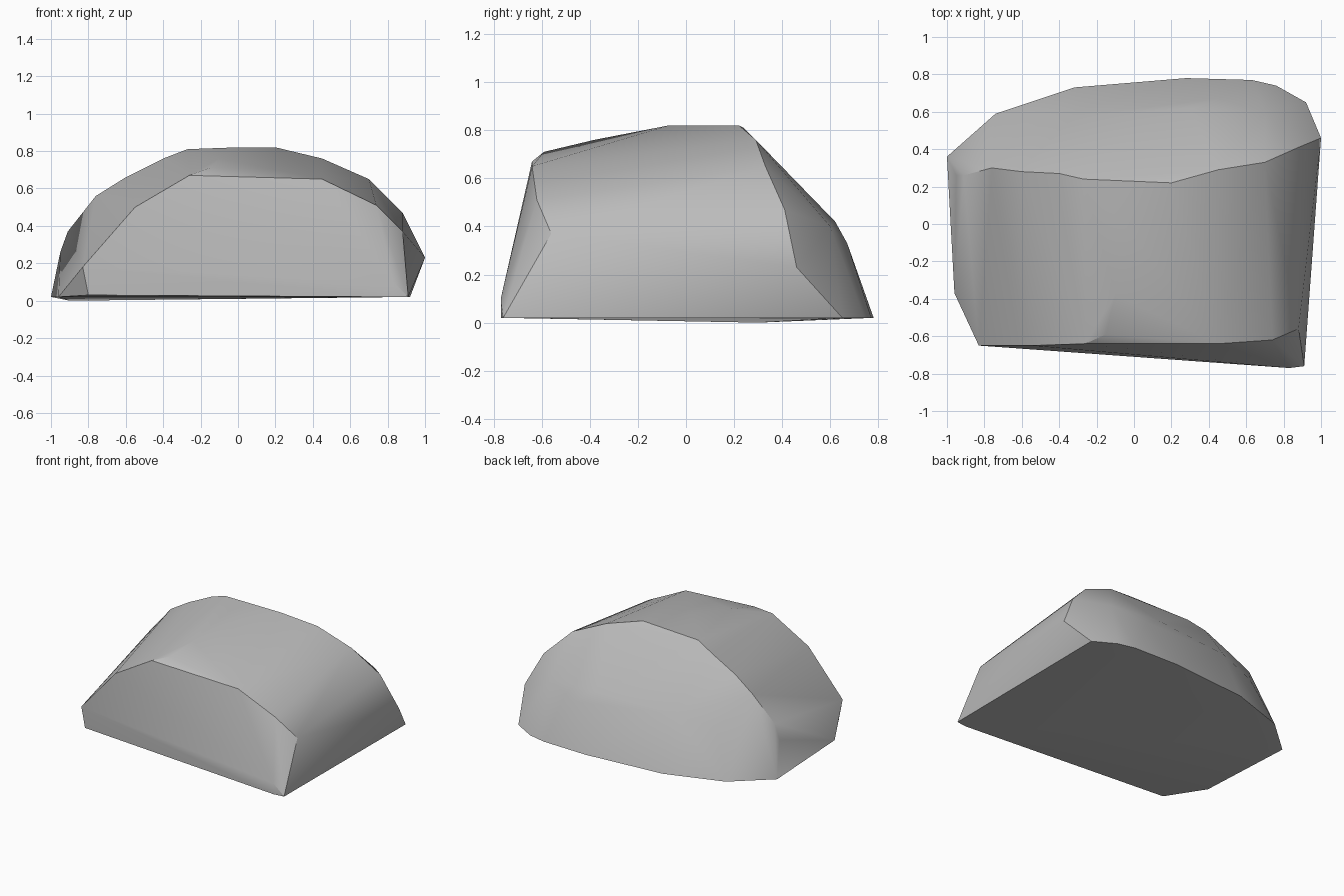
import bpy
import bmesh
import math

default_cube = bpy.data.objects.get("Cube")
if default_cube:
    bpy.data.objects.remove(default_cube, do_unlink=True)


def make_material(name, color):
    material = bpy.data.materials.new(name)
    material.use_nodes = True
    material.diffuse_color = color
    material.node_tree.nodes["Principled BSDF"].inputs["Base Color"].default_value = color
    return material


# Cross-section points of the boulder, from front to back
front_foot = [(-.8, -.65, .03), (-.83, -.65, .18), (.83, -.77, .1), (.83, -.77, .02),
              (.91, -.76, .02)]
front_arch = [(-.55, -.65, .5), (-.26, -.64, .67), (.45, -.64, .65),
              (.74, -.62, .51), (.88, -.56, .37)]
crown = [(-.15, -.59, .71), (-.1, -.38, .76), (0, -.07, .82)]
back_ridge = [(-.95, .26, .26), (-.91, .26, .37), (-.76, .3, .56), (-.6, .28, .66),
              (-.4, .27, .76), (-.27, .24, .81), (.2, .22, .82), (.45, .29, .76),
              (.7, .33, .65), (.88, .41, .47), (1, .46, .23)]
back_bulge = [(-.6, .5, .35), (-.3, .58, .4), (.3, .62, .42), (.45, .67, .33),
              (.7, .6, .4)]
base_rim = [(-.96, -.37, .02), (-1, .36, .02), (-.74, .59, .02), (-.32, .73, .02),
            (.28, .78, .02), (.63, .77, .02), (.76, .74, .02), (.92, .65, .02),
            (-.9, .3, 0)]

# Wrap the cross-sections in a single faceted skin
bm = bmesh.new()
for section in (front_foot, front_arch, crown, back_ridge, back_bulge, base_rim):
    for point in section:
        bm.verts.new(point)
hull = bmesh.ops.convex_hull(bm, input=list(bm.verts))
unused = {v for v in hull["geom_interior"] + hull["geom_unused"]
          if isinstance(v, bmesh.types.BMVert)}
bmesh.ops.delete(bm, geom=list(unused), context="VERTS")
bmesh.ops.recalc_face_normals(bm, faces=list(bm.faces))

mesh = bpy.data.meshes.new("boulder")
bm.to_mesh(mesh)
bm.free()
boulder = bpy.data.objects.new("boulder", mesh)
bpy.context.collection.objects.link(boulder)
mesh.materials.append(make_material("stone grey", (.5, .5, .5, 1)))

# Soft worn faces with crisp broken edges
bpy.ops.object.select_all(action="DESELECT")
boulder.select_set(True)
bpy.context.view_layer.objects.active = boulder
bpy.ops.object.shade_smooth_by_angle(angle=math.radians(32))
